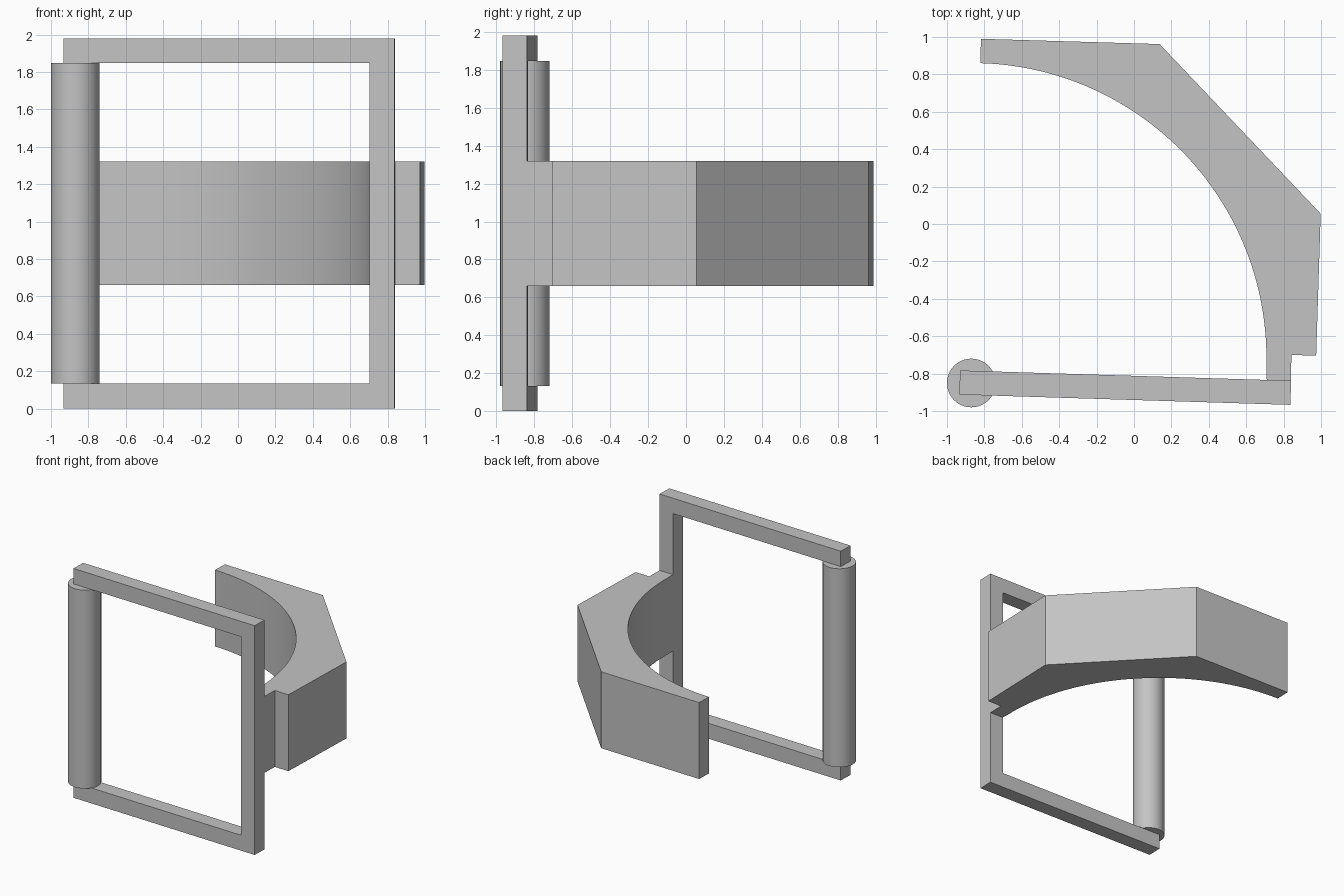
import bpy, bmesh
from math import sin, cos, pi, radians

old = bpy.data.objects.get("Cube")
if old:
    bpy.data.objects.remove(old, do_unlink=True)

grey = bpy.data.materials.new("plain grey")
grey.use_nodes = True
colour = (0.55, 0.55, 0.55, 1)
grey.diffuse_color = colour
grey.node_tree.nodes["Principled BSDF"].inputs["Base Color"].default_value = colour

TILT = 0.031          # slight turn of the whole assembly about z


def extrude(name, outline, offset, place, smooth=False):
    """Extrude a flat outline along offset; place maps (u, v) to a 3D point."""
    bm = bmesh.new()
    face = bm.faces.new([bm.verts.new(place(u, v)) for u, v in outline])
    result = bmesh.ops.extrude_face_region(bm, geom=[face])
    moved = [g for g in result["geom"] if isinstance(g, bmesh.types.BMVert)]
    bmesh.ops.translate(bm, verts=moved, vec=offset)
    bmesh.ops.recalc_face_normals(bm, faces=bm.faces)
    mesh = bpy.data.meshes.new(name)
    bm.to_mesh(mesh)
    bm.free()
    mesh.materials.append(grey)
    obj = bpy.data.objects.new(name, mesh)
    bpy.context.collection.objects.link(obj)
    if smooth:
        bpy.ops.object.select_all(action="DESELECT")
        obj.select_set(True)
        bpy.context.view_layer.objects.active = obj
        bpy.ops.object.shade_smooth_by_angle(angle=radians(30))
    return obj


# Three-sided frame, open on the side that holds the roller
left, right, top, bar = -0.93, 0.84, 1.98, 0.133
frame = [(left, 0), (right, 0), (right, top), (left, top), (left, top - bar),
         (right - bar, top - bar), (right - bar, bar), (left, bar)]
extrude("frame", frame, (-0.004, -0.129, 0),
        lambda u, v: (u, -0.783 - TILT * (u - left), v))

# Roller between the frame's free ends
circle = [(-0.87 + 0.13 * cos(2 * pi * i / 64), -0.85 + 0.13 * sin(2 * pi * i / 64))
          for i in range(64)]
extrude("roller", circle, (0, 0, top - 2 * bar), lambda u, v: (u, v, bar), smooth=True)

# Curved arm: round inside, faceted outside, ending on the frame post
radius, steps = 1.577, 48
angles = [pi / 2 * (1 - i / steps) - TILT for i in range(steps + 1)]
inner = [(-0.869 + radius * cos(a), -0.716 + radius * sin(a)) for a in angles]
inner[0] = (-0.822, 0.86)
outer = [(0.71, -0.834), (0.838, -0.838), (0.842, -0.70), (0.974, -0.704),
         (0.998, 0.055), (0.137, 0.962), (-0.818, 0.99)]
extrude("curved_arm", inner + outer, (0, 0, 0.66), lambda u, v: (u, v, 0.66), smooth=True)
